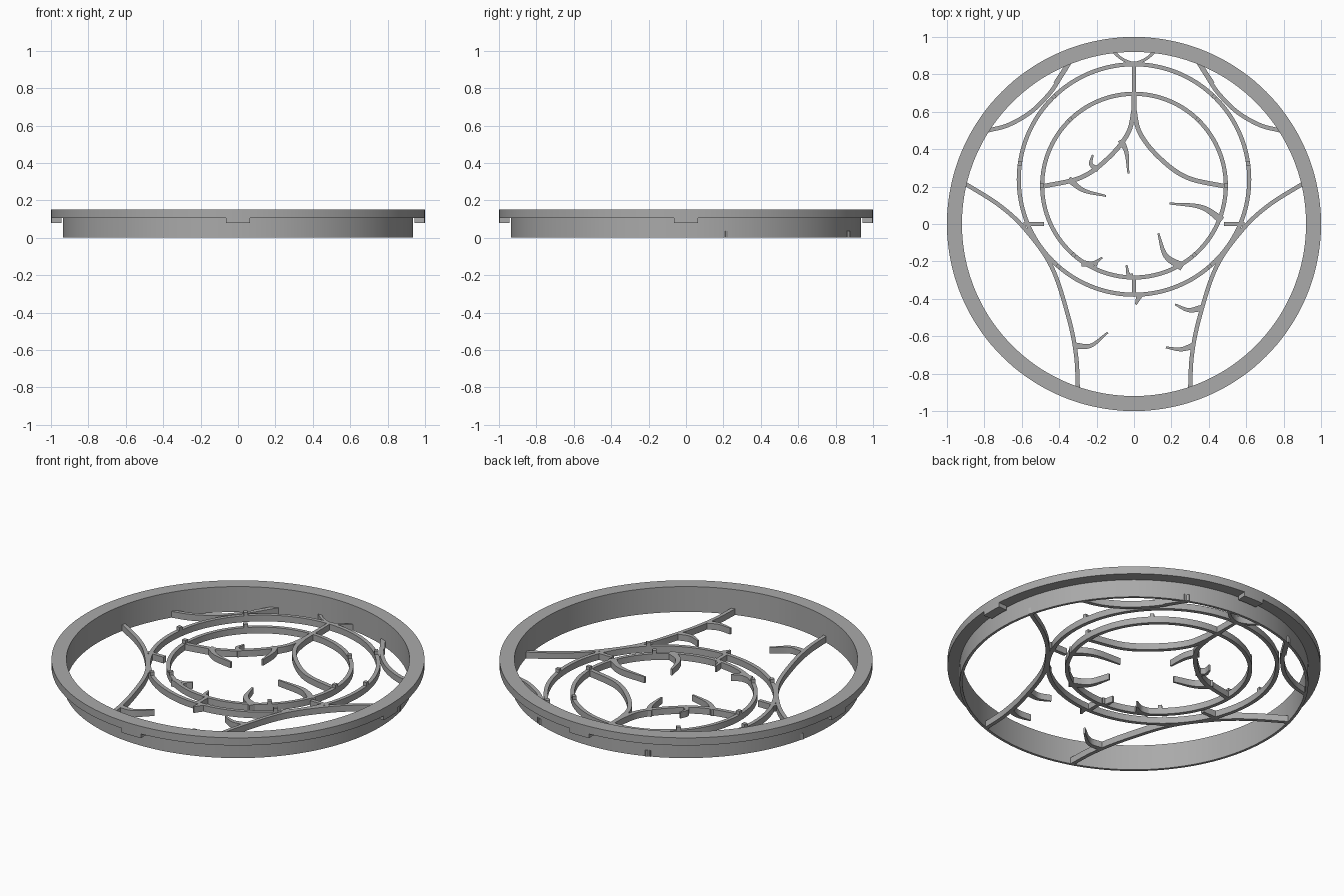
import bpy
import bmesh
import math
from mathutils import Vector

default = bpy.data.objects.get("Cube")
if default:
    bpy.data.objects.remove(default, do_unlink=True)

WEB_TOP = 0.037      # height of the flat branch work
BUMP_TOP = 0.057     # height of the small raised knots
BAR = 0.022          # usual width of a bar

grey = bpy.data.materials.new("plain_grey")
grey.use_nodes = True
colour = (0.4, 0.4, 0.4, 1)
grey.diffuse_color = colour
grey.node_tree.nodes["Principled BSDF"].inputs["Base Color"].default_value = colour


def finish(name, bm):
    """Turn a bmesh into a shaded, coloured object."""
    bmesh.ops.recalc_face_normals(bm, faces=bm.faces)
    mesh = bpy.data.meshes.new(name)
    bm.to_mesh(mesh)
    bm.free()
    mesh.materials.append(grey)
    obj = bpy.data.objects.new(name, mesh)
    bpy.context.scene.collection.objects.link(obj)
    bpy.ops.object.select_all(action="DESELECT")
    obj.select_set(True)
    bpy.context.view_layer.objects.active = obj
    bpy.ops.object.shade_smooth_by_angle(angle=math.radians(30))
    return obj


def sweep(name, sections, closed):
    """Join equal cross-sections into a solid, closed in a loop or capped."""
    bm = bmesh.new()
    loops = [[bm.verts.new(p) for p in section] for section in sections]
    pairs = list(zip(loops, loops[1:]))
    if closed:
        pairs.append((loops[-1], loops[0]))
    else:
        bm.faces.new(loops[0])
        bm.faces.new(loops[-1])
    count = len(loops[0])
    for a, b in pairs:
        for i in range(count):
            j = (i + 1) % count
            bm.faces.new((a[i], a[j], b[j], b[i]))
    return finish(name, bm)


def lathe(name, profile, centre_y=0.0, start=0.0, end=math.tau, steps=144):
    """Turn a radius/height profile about an upright axis."""
    closed = end - start > math.tau - 0.001
    sections = []
    for k in range(steps if closed else steps + 1):
        t = start + (end - start) * k / steps
        sections.append([(r * math.cos(t), centre_y + r * math.sin(t), z)
                         for r, z in profile])
    return sweep(name, sections, closed)


def box_profile(r0, r1, z0, z1):
    return [(r0, z0), (r1, z0), (r1, z1), (r0, z1)]


def smooth_path(points, steps=10):
    """Catmull-Rom curve through the given points."""
    p = [Vector(q) / 100 for q in points]
    p = [2 * p[0] - p[1]] + p + [2 * p[-1] - p[-2]]
    out = []
    for a, b, c, d in zip(p, p[1:], p[2:], p[3:]):
        for k in range(steps):
            t = k / steps
            out.append(0.5 * (2 * b + (c - a) * t + (2 * a - 5 * b + 4 * c - d) * t ** 2
                              + (3 * b - a - 3 * c + d) * t ** 3))
    return out + [p[-2]]


def ribbon(name, points, w0=BAR, w1=BAR, top=WEB_TOP, mirror=False):
    """Flat bar along a path in hundredths, tapering from w0 to w1."""
    path = smooth_path(points)
    sections = []
    for i, p in enumerate(path):
        along = (path[min(i + 1, len(path) - 1)] - path[max(i - 1, 0)]).normalized()
        half = (w0 + (w1 - w0) * i / (len(path) - 1)) / 2
        side = Vector((-along.y, along.x)) * half
        l, r = p + side, p - side
        sections.append([(l.x, l.y, 0), (r.x, r.y, 0), (r.x, r.y, top), (l.x, l.y, top)])
    sweep(name, sections, False)
    if mirror:
        ribbon("mirrored_" + name, [(-x, y) for x, y in points], w0, w1, top)


def thorn(name, *points, width=0.034):
    ribbon(name, points, width, 0.01)


# Outer rim: thin wall with a wider flange on top
lathe("rim", [(0.92, 0), (0.935, 0), (0.935, 0.105), (1, 0.105), (1, 0.15), (0.92, 0.15)])

# Four locating tabs under the flange
for k in range(4):
    mid = k * math.pi / 2
    lathe("rim_tab", box_profile(0.945, 1, 0.08, 0.107), 0, mid - 0.064, mid + 0.064, 8)

# Two rings with raised knots
OUTER_Y, OUTER_R = 0.238, 0.616
INNER_Y, INNER_R = 0.205, 0.491
for name, y, r, knots in (("outer_ring", OUTER_Y, OUTER_R, (8, 46, 134, 172, 229, 311)),
                          ("inner_ring", INNER_Y, INNER_R, (0, 46, 134, 180, 229, 311))):
    lathe(name, box_profile(r - BAR / 2, r + BAR / 2, 0, WEB_TOP), y)
    for angle in knots:
        t = math.radians(angle)
        half = 0.011 / r
        lathe(name + "_knot", box_profile(r - BAR / 2, r + BAR / 2, 0.01, BUMP_TOP),
              y, t - half, t + half, 2)

# Straight links between the rings
ribbon("top_link", [(0, 86), (0, 70), (0, 56)], 0.018, 0.03)
ribbon("bottom_link", [(0, -29), (0, -38)])
ribbon("side_link", [(48, 0), (59, 0)], mirror=True)

# Long branches running from the rim past the rings and down
ribbon("long_branch", [(91, 22), (72, 10), (58, -3), (44, -23), (35, -50), (31, -70), (30, -88)],
       mirror=True)

# Upper branches touching the outer ring
ribbon("upper_branch", [(78, 50), (67, 53), (55, 60), (45, 70), (39, 79), (34, 87)],
       mirror=True)
ribbon("upper_fork", [(42, 75), (37, 83), (36, 86)], 0.025, 0.02, mirror=True)

# Small dipped arch at the top of the rim
ribbon("top_arch", [(-11, 92), (-6, 88), (0, 86), (6, 88), (11, 92)], 0.016, 0.016)

# Two inner arcs spreading from the top link
ribbon("inner_arc", [(0, 62), (3, 49), (13, 36), (28, 25), (49, 20)], 0.024, 0.024, mirror=True)

# Thorns growing from the inner arcs
thorn("arc_thorn_upper", (-7, 45), (-4, 38), (-3, 27))
thorn("arc_thorn_outer", (-19, 29), (-23, 32), (-22, 37), width=0.03)
thorn("arc_thorn_lower", (-35, 24), (-27, 18), (-15, 15))

# Thorns growing inward from the inner ring
thorn("ring_thorn_upper", (47, 2), (36, 9), (19, 11), width=0.04)
thorn("ring_thorn_lower", (26, -23), (17, -17), (13, -5), width=0.045)
thorn("ring_thorn_left", (-28, -21), (-22, -21), (-17, -18))
thorn("ring_thorn_left_tip", (-20, -20), (-21, -24), width=0.02)
thorn("ring_thorn_bottom", (-1, -28), (-3, -27), (-4, -22), width=0.03)
thorn("outer_ring_thorn", (3, -38), (1, -43), width=0.035)

# Thorns growing from the long branches
thorn("branch_thorn_upper", (36, -45), (29, -46), (22, -43))
thorn("branch_thorn_lower", (32, -65), (25, -67), (17, -66))
thorn("branch_thorn_left", (-32, -65), (-23, -65), (-14, -58))
